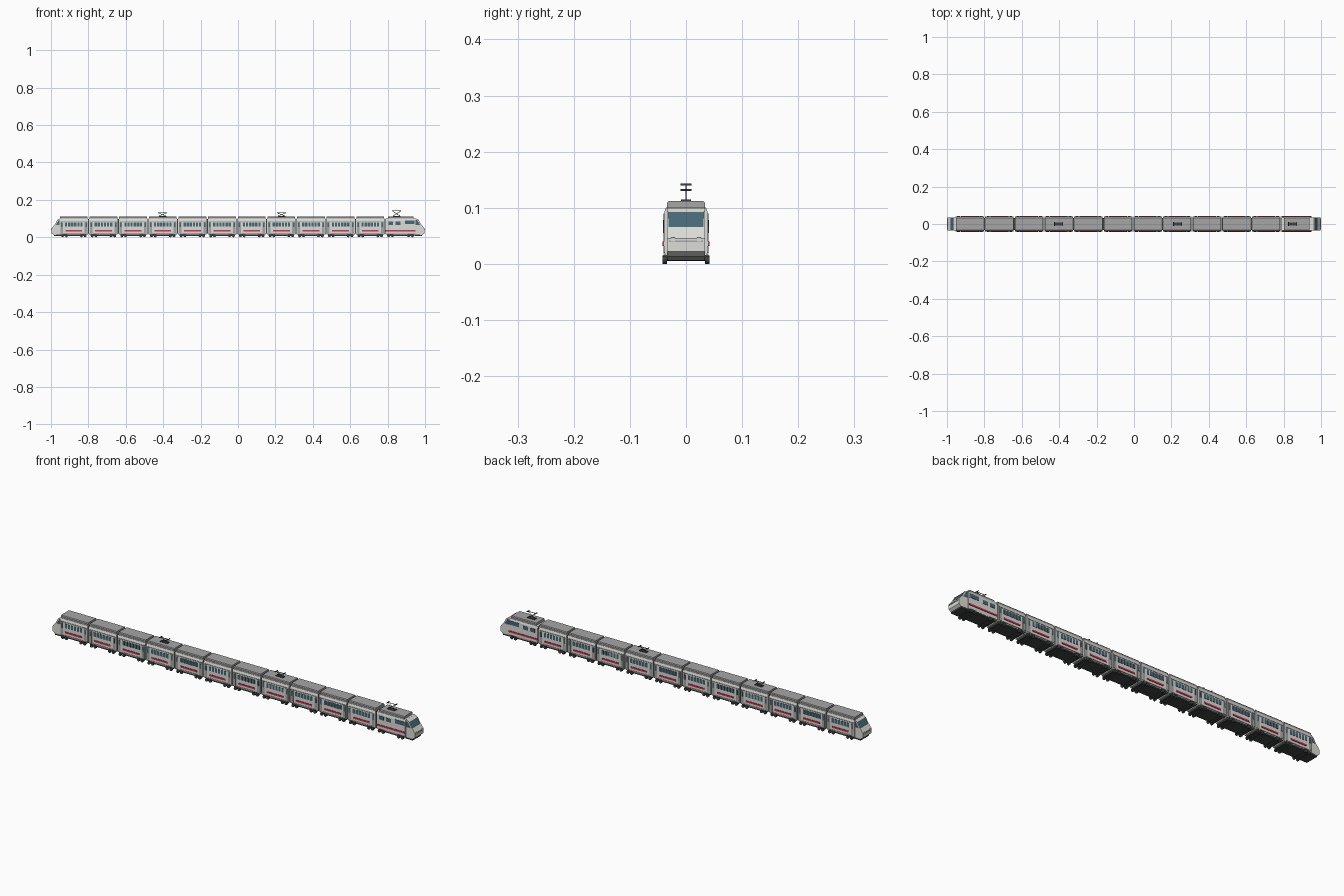
import bpy, bmesh, math
from mathutils import Matrix, Vector

if "Cube" in bpy.data.objects:
    bpy.data.objects.remove(bpy.data.objects["Cube"])


def mat(name, rgb):
    m = bpy.data.materials.new(name)
    m.diffuse_color = (*rgb, 1)
    m.use_nodes = True
    m.node_tree.nodes["Principled BSDF"].inputs["Base Color"].default_value = m.diffuse_color
    return m


WHITE = mat("white", (0.72, 0.72, 0.68))
GREY = mat("roof_grey", (0.38, 0.38, 0.38))
DARK = mat("dark", (0.05, 0.055, 0.055))
GLASS = mat("glass", (0.06, 0.14, 0.18))
RED = mat("red", (0.7, 0.03, 0.08))


def finish(name, bm, m):
    bmesh.ops.recalc_face_normals(bm, faces=bm.faces)
    me = bpy.data.meshes.new(name)
    bm.to_mesh(me)
    bm.free()
    me.materials.append(m)
    ob = bpy.data.objects.new(name, me)
    bpy.context.collection.objects.link(ob)
    return ob


def boxes(name, items, m):
    """items: (x0, x1, y0, y1, z0, z1)"""
    bm = bmesh.new()
    for x0, x1, y0, y1, z0, z1 in items:
        M = Matrix.Translation(((x0 + x1) / 2, (y0 + y1) / 2, (z0 + z1) / 2))
        bmesh.ops.create_cube(bm, size=1, matrix=M @ Matrix.Diagonal((x1 - x0, y1 - y0, z1 - z0, 1)))
    return finish(name, bm, m)


def both(x0, x1, y0, y1, z0, z1):
    return [(x0, x1, y0, y1, z0, z1), (x0, x1, -y1, -y0, z0, z1)]


def loft(name, a, b, m):
    """skin between two matching outlines of 3D points"""
    bm = bmesh.new()
    va, vb = [bm.verts.new(p) for p in a], [bm.verts.new(p) for p in b]
    bm.faces.new(va)
    bm.faces.new(vb)
    n = len(a)
    for i in range(n):
        bm.faces.new((va[i], va[(i + 1) % n], vb[(i + 1) % n], vb[i]))
    return finish(name, bm, m)


def along_x(name, half, x0, x1, m):
    prof = half + [(-y, z) for y, z in reversed(half)]
    return loft(name, [(x0, y, z) for y, z in prof], [(x1, y, z) for y, z in prof], m)


def across_y(name, prof, w, m):
    return loft(name, [(x, -w, z) for x, z in prof], [(x, w, z) for x, z in prof], m)


def rods(name, segs, r, m):
    bm = bmesh.new()
    for a, b in segs:
        a, b = Vector(a), Vector(b)
        M = Matrix.Translation((a + b) / 2) @ (b - a).to_track_quat('Z', 'Y').to_matrix().to_4x4()
        bmesh.ops.create_cone(bm, cap_ends=True, segments=6, radius1=r, radius2=r,
                              depth=(b - a).length, matrix=M)
    return finish(name, bm, m)


BODY = [(0.037, 0.015), (0.039, 0.022), (0.039, 0.09), (0.036, 0.1)]
ROOF = [(0.034, 0.099), (0.034, 0.108), (0.031, 0.112)]


def running_gear(tag, x0, x1):
    boxes("underframe_" + tag, [(x0 + 0.008, x1 - 0.008, -0.036, 0.036, 0.008, 0.016)], DARK)
    bm = bmesh.new()
    for x in (x0 + 0.016, x0 + 0.036, x1 - 0.036, x1 - 0.016):
        for s in (-1, 1):
            M = Matrix.Translation((x, s * 0.0375, 0.0075)) @ Matrix.Rotation(math.pi / 2, 4, 'X')
            bmesh.ops.create_cone(bm, cap_ends=True, segments=12, radius1=0.0075,
                                  radius2=0.0075, depth=0.008, matrix=M)
    finish("wheels_" + tag, bm, DARK)
    # axles and side bogie frames
    rods("axles_" + tag, [((x, -0.035, 0.0075), (x, 0.035, 0.0075))
                          for x in (x0 + 0.016, x0 + 0.036, x1 - 0.036, x1 - 0.016)], 0.002, DARK)
    boxes("bogie_frames_" + tag, both(x0 + 0.01, x0 + 0.042, 0.036, 0.040, 0.010, 0.017)
          + both(x1 - 0.042, x1 - 0.01, 0.036, 0.040, 0.010, 0.017), DARK)


def pantograph(tag, x, top):
    boxes("pantograph_base_" + tag, [(x - 0.02, x + 0.02, -0.009, 0.009, 0.111, 0.115)], DARK)
    # crossed arms and contact bars
    rods("pantograph_arms_" + tag,
         [((x - 0.018, 0, 0.114), (x + 0.022, 0, top - 0.003)),
          ((x + 0.018, 0, 0.114), (x - 0.022, 0, top - 0.003))], 0.0014, DARK)
    boxes("contact_bars_" + tag, [(x + s - 0.002, x + s + 0.002, -0.01, 0.01, top - 0.003, top)
                                  for s in (-0.022, 0.022)]
          + [(x - 0.022, x + 0.022, -0.001, 0.001, top - 0.003, top - 0.001)], DARK)


def nose(tag, s):
    X = lambda pts: [(s * x, z) for x, z in pts]
    # lower nose, windscreen block and brow
    across_y("nose_" + tag, X([(0.94, 0.015), (0.985, 0.013), (0.998, 0.022), (0.998, 0.045),
                               (0.982, 0.066), (0.94, 0.066)]), 0.034, WHITE)
    across_y("windscreen_" + tag, X([(0.94, 0.066), (0.98, 0.066), (0.962, 0.092), (0.94, 0.092)]),
             0.031, GLASS)
    across_y("cab_brow_" + tag, X([(0.94, 0.092), (0.965, 0.092), (0.956, 0.099), (0.94, 0.1)]),
             0.034, WHITE)
    for side in (-1, 1):
        p = X([(0.975, 0.064), (0.982, 0.064), (0.965, 0.094), (0.957, 0.094)])
        loft("windscreen_pillar_" + tag, [(x, side * 0.031, z) for x, z in p],
             [(x, side * 0.034, z) for x, z in p], WHITE)

    def box(name, x0, x1, items, m):
        a, b = sorted((s * x0, s * x1))
        boxes(name + tag, [(a, b, *i) for i in items], m)
    box("headlights_", 0.99, 1.0, [(-0.027, -0.02, 0.040, 0.047), (0.02, 0.027, 0.040, 0.047)], WHITE)
    box("bumper_bar_", 0.99, 1.0, [(-0.03, 0.03, 0.039, 0.0415)], GREY)
    box("nose_skirt_", 0.945, 0.985, [(-0.033, 0.033, 0.006, 0.014)], DARK)


START, PITCH, N = -0.957, 0.1585, 11

# passenger cars
for i in range(N):
    a = START + i * PITCH + 0.003
    b = a + PITCH - 0.006
    c = (a + b) / 2
    t = str(i + 1)
    along_x("car_body_" + t, BODY, a, b, WHITE)
    along_x("car_roof_" + t, ROOF, a + 0.002, b - 0.002, GREY)
    boxes("gangway_" + t, [(b - 0.002, b + 0.008, -0.032, 0.032, 0.02, 0.098)], DARK)
    running_gear(t, a, b)
    boxes("windows_" + t, sum([both(c + k * 0.0165 - 0.006, c + k * 0.0165 + 0.006, 0.038, 0.0405, 0.058, 0.079)
                               for k in (-2.5, -1.5, -0.5, 0.5, 1.5, 2.5)], []), GLASS)
    boxes("stripe_" + t, both(c - 0.045, c + 0.045, 0.038, 0.0415, 0.032, 0.040), RED)
    boxes("side_rails_" + t, both(a + 0.004, b - 0.004, 0.038, 0.0405, 0.084, 0.087)
          + both(a + 0.022, b - 0.022, 0.038, 0.0405, 0.018, 0.022), GREY)
    # end doors with panes
    boxes("doors_" + t, both(a + 0.004, a + 0.018, 0.038, 0.04, 0.02, 0.083)
          + both(b - 0.018, b - 0.004, 0.038, 0.04, 0.02, 0.083), GREY)
    boxes("door_panes_" + t, both(a + 0.007, a + 0.015, 0.038, 0.041, 0.055, 0.078)
          + both(b - 0.015, b - 0.007, 0.038, 0.041, 0.055, 0.078), GLASS)

# locomotive
L0, L1 = START + N * PITCH + 0.003, 0.948
along_x("locomotive_body", BODY, L0, L1, WHITE)
along_x("locomotive_roof", ROOF, L0 + 0.012, L1 - 0.01, GREY)
running_gear("locomotive", L0, L1)
boxes("locomotive_stripe", both(L0, L1, 0.038, 0.0415, 0.032, 0.040), RED)
boxes("locomotive_windows", both(0.805, 0.83, 0.038, 0.0405, 0.066, 0.084)
      + both(0.842, 0.87, 0.038, 0.0405, 0.066, 0.084)
      + both(0.892, 0.944, 0.038, 0.0405, 0.07, 0.09), GLASS)

nose("front", 1)
nose("rear", -1)
pantograph("a", -0.403, 0.133)
pantograph("b", 0.233, 0.133)
pantograph("locomotive", 0.848, 0.143)
